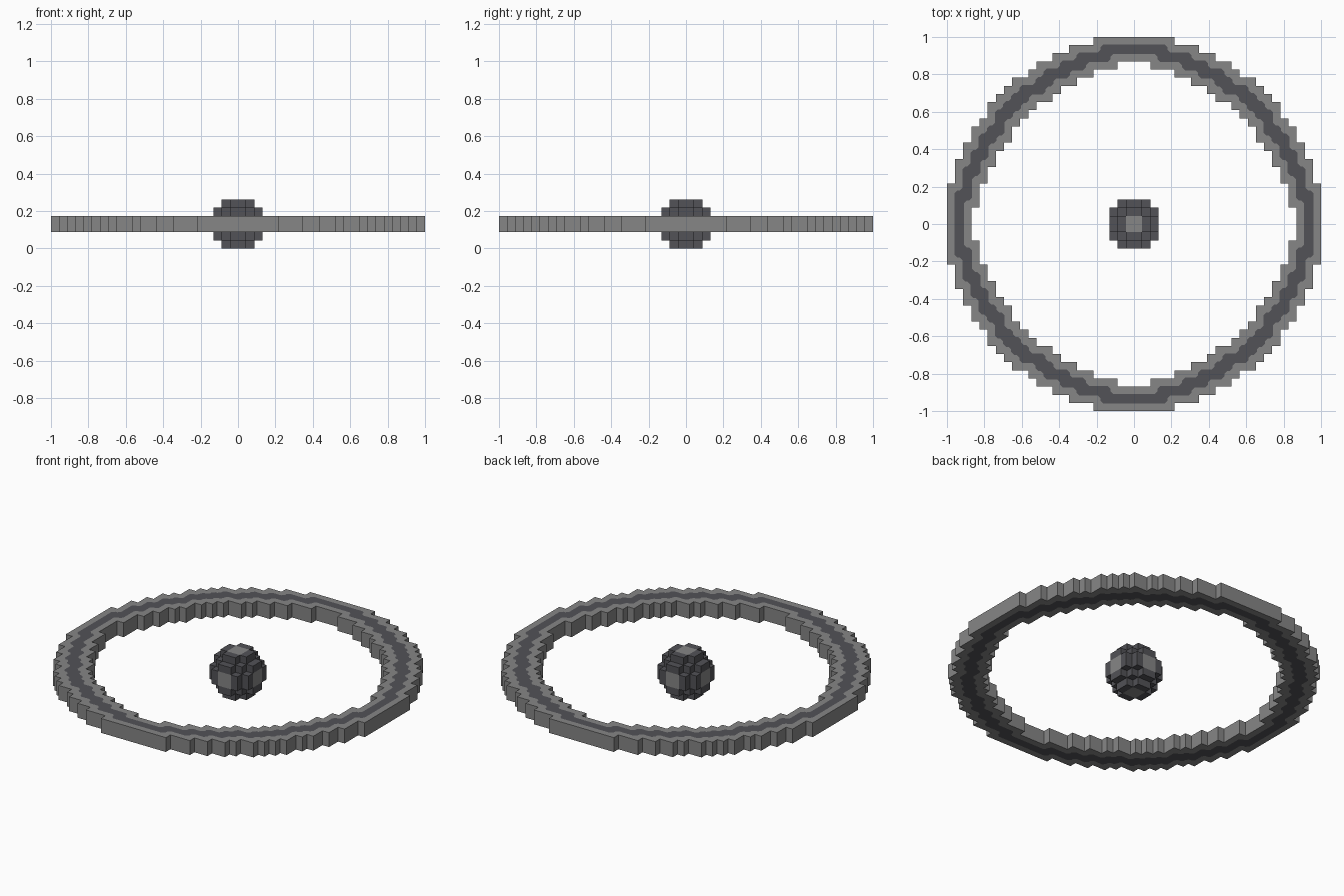
import bpy
import bmesh

CELL = 2 / 46                       # size of one block
MID = 3 * CELL                      # height of the centre plane
# Convex corners of one eighth of the stepped ring outline, in blocks
STEPS = [(5, 23), (8, 22), (10, 21), (12, 20), (13, 19), (15, 18), (16, 17)]

cube = bpy.data.objects.get("Cube")
if cube:
    bpy.data.objects.remove(cube, do_unlink=True)


def material(name, colour):
    mat = bpy.data.materials.new(name)
    mat.use_nodes = True
    mat.diffuse_color = (*colour, 1)
    shader = next(n for n in mat.node_tree.nodes if n.type == 'BSDF_PRINCIPLED')
    shader.inputs["Base Color"].default_value = (*colour, 1)
    return mat


light_grey = material("light grey", (0.24, 0.24, 0.24))
dark_grey = material("dark grey", (0.085, 0.085, 0.095))


def finish(bm, name):
    mesh = bpy.data.meshes.new(name)
    bm.to_mesh(mesh)
    bm.free()
    mesh.materials.append(light_grey)
    mesh.materials.append(dark_grey)
    obj = bpy.data.objects.new(name, mesh)
    bpy.context.collection.objects.link(obj)
    return obj


def outline(inset, cut=0.0):
    """Closed stepped circle, moved inwards, with optionally cut corners."""
    corners = STEPS + [(y, x) for x, y in reversed(STEPS)]
    quarter = []
    for i, (x, y) in enumerate(corners):
        quarter.append((x - inset, y - inset))
        if i + 1 < len(corners):
            quarter.append((x - inset, corners[i + 1][1] - inset))
    points = []
    for _ in range(4):
        points += quarter
        quarter = [(y, -x) for x, y in quarter]
    if not cut:
        return points
    rounded = []
    for i, (x, y) in enumerate(points):
        for px, py in (points[i - 1], points[(i + 1) % len(points)]):
            length = abs(px - x) + abs(py - y)
            rounded.append((x + (px - x) * cut / length, y + (py - y) * cut / length))
    return rounded


# Ring: light band with a dark channel line on its top and bottom
bm = bmesh.new()
outlines = [outline(0), outline(0.9, 0.35), outline(2.1, 0.35), outline(3)]
levels = []
for z in (MID - CELL, MID + CELL):
    loops = [[bm.verts.new((x * CELL, y * CELL, z)) for x, y in pts] for pts in outlines]
    rims = [[bm.edges.new((vs[i - 1], vs[i])) for i in range(len(vs))] for vs in loops]
    for band in range(3):
        made = bmesh.ops.triangle_fill(bm, use_beauty=True, use_dissolve=False,
                                       edges=rims[band] + rims[band + 1])
        for face in made["geom"]:
            if isinstance(face, bmesh.types.BMFace):
                face.material_index = 1 if band == 1 else 0
    levels.append(loops)
# Stepped walls outside and inside
for side in (0, 3):
    low, high = levels[0][side], levels[1][side]
    for i in range(len(low)):
        bm.faces.new((low[i - 1], low[i], high[i], high[i - 1]))
bmesh.ops.recalc_face_normals(bm, faces=bm.faces[:])
finish(bm, "ring")

# Core: ball of blocks, keeping only the exposed block sides
filled = {(x, y, z) for x in range(-3, 3) for y in range(-3, 3) for z in range(-3, 3)
          if sum((c + 0.5) ** 2 for c in (x, y, z)) <= 9}
bm = bmesh.new()
for block in filled:
    for axis in range(3):
        for step in (0, 1):
            beside = list(block)
            beside[axis] += 2 * step - 1
            if tuple(beside) in filled:
                continue
            u, v = (axis + 1) % 3, (axis + 2) % 3
            ring = []
            for du, dv in ((0, 0), (1, 0), (1, 1), (0, 1)):
                p = list(block)
                p[axis] += step
                p[u] += du
                p[v] += dv
                ring.append(bm.verts.new([c * CELL for c in p]))
            face = bm.faces.new(ring if step else ring[::-1])
            # Light patch in the middle of each of the six sides
            tip = abs(block[axis] + step) == 3
            centred = block[u] in (-1, 0) and block[v] in (-1, 0)
            face.material_index = 0 if tip and centred else 1
bmesh.ops.remove_doubles(bm, verts=bm.verts[:], dist=0.001)
core = finish(bm, "core")
core.location.z = MID
